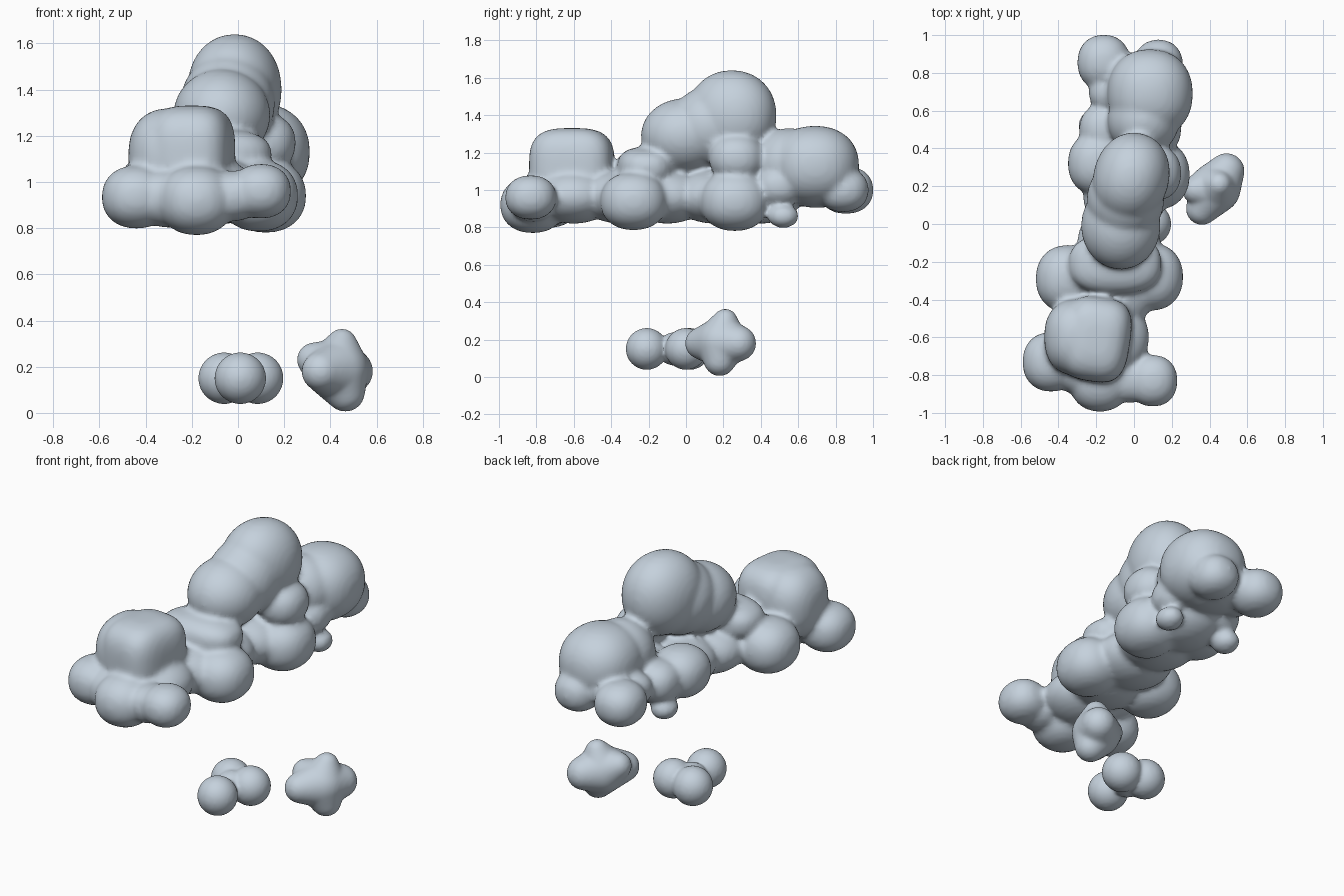
import bpy, bmesh
from mathutils import Matrix, Vector

if "Cube" in bpy.data.objects:
    bpy.data.objects.remove(bpy.data.objects["Cube"])

mat = bpy.data.materials.new("pale blue grey")
mat.diffuse_color = (0.56, 0.64, 0.72, 1)
mat.use_nodes = True
mat.node_tree.nodes["Principled BSDF"].inputs["Base Color"].default_value = mat.diffuse_color


def add_lump(bm, x, y, z, r, deep=1.0, tall=1.0, power=2, turn=0):
    """Rounded lump of half-width r: a sphere, or boxier for a higher power."""
    made = bmesh.ops.create_icosphere(bm, subdivisions=4, radius=1)["verts"]
    rot = Matrix.Rotation(turn, 3, 'Z')
    for v in made:
        p = v.co / sum(abs(c) ** power for c in v.co) ** (1 / power)
        v.co = rot @ Vector((p.x * r, p.y * r * deep, p.z * r * tall)) + Vector((x, y, z))


def fuse(name, bm, voxel, smooth):
    """Merge the overlapping lumps into one soft skin."""
    me = bpy.data.meshes.new(name)
    bm.to_mesh(me)
    bm.free()
    me.materials.append(mat)
    ob = bpy.data.objects.new(name, me)
    bpy.context.collection.objects.link(ob)
    r = ob.modifiers.new("fuse", 'REMESH')
    r.mode = 'VOXEL'
    r.voxel_size = voxel
    r.use_smooth_shade = True
    s = ob.modifiers.new("soften", 'SMOOTH')
    s.factor = 0.5
    s.iterations = smooth


# Cloud core: a row of lumps from front to back
cloud = bmesh.new()
for i in range(5):
    add_lump(cloud, -0.14 + 0.03 * i, -0.6 + 0.25 * i, 0.965, 0.22, 1, 0.66)
add_lump(cloud, 0.03, 0.7, 1.03, 0.21, 1, 0.6)

# Two top towers, leaning into each other
add_lump(cloud, -0.015, 0.245, 1.4, 0.2, 1.2, 1.2, 2.1, -0.25)
add_lump(cloud, -0.07, -0.01, 1.29, 0.21, 1.1, 0.95)
add_lump(cloud, -0.045, 0.13, 1.34, 0.205, 1.05, 1.05)

# Flat-topped front block, rounded on its left
add_lump(cloud, -0.2, -0.61, 1.12, 0.18, 1.25, 1.17, 3.2, -0.15)
add_lump(cloud, -0.29, -0.6, 1.11, 0.185, 1.1, 1.13, 2.4)

# Shelf below the front tower
add_lump(cloud, -0.1, -0.21, 1.12, 0.245, 0.65, 0.45, 2.5)

# Big back lobe and its neck
add_lump(cloud, 0.085, 0.69, 1.13, 0.226, 1.04, 0.94, 2.2)
add_lump(cloud, 0.05, 0.55, 1.14, 0.19)

# Side lobes, all a little longer than tall
for x, y, z, r in [
    (-0.44, -0.73, 0.935, 0.15), (-0.18, -0.82, 0.92, 0.165),
    (-0.3, -0.75, 0.93, 0.14), (0.1, -0.83, 0.96, 0.13),
    (-0.02, -0.82, 0.94, 0.12), (0.09, -0.28, 0.94, 0.17),
    (-0.35, -0.29, 0.97, 0.17), (0.12, 0.26, 0.94, 0.175),
    (-0.19, 0.32, 1.0, 0.16), (-0.16, 0.5, 1.0, 0.13),
    (-0.14, 0.7, 1.02, 0.1), (-0.16, 0.855, 1.0, 0.14),
    (0.13, 0.84, 1.0, 0.13), (0.11, 0.27, 1.17, 0.14),
    (0.13, 0.5, 1.02, 0.12),
]:
    add_lump(cloud, x, y, z, r, 1.05, 0.91, 2.2)

# Nubs hanging on both sides
for x in (-0.22, 0.18):
    add_lump(cloud, x, 0.52, 0.86, 0.075, 1.1, 0.85)
fuse("cloud", cloud, 0.016, 6)

# Three small spheres lying in a clump
puffs = bmesh.new()
for x, y in [(0.01, -0.21), (0.085, 0), (-0.06, 0.02)]:
    add_lump(puffs, x, y, 0.15, 0.112)
add_lump(puffs, 0.0, -0.06, 0.15, 0.09)
fuse("small_puffs", puffs, 0.01, 6)

# Knobbly pebble: three hulls stretched over crossed lumps
pebble = bmesh.new()
core = (0.43, 0.19, 0.185, 0.135)
for knob in [
    (0.45, 0.21, 0.3, 0.065), (0.465, 0.18, 0.09, 0.085),
    (0.49, 0.28, 0.18, 0.095), (0.33, 0.18, 0.23, 0.075),
    (0.36, 0.08, 0.18, 0.085),
]:
    part = bmesh.new()
    add_lump(part, *core)
    add_lump(part, *knob)
    hull = bmesh.ops.convex_hull(part, input=part.verts)
    inner = [g for g in hull["geom_interior"] if isinstance(g, bmesh.types.BMVert)]
    bmesh.ops.delete(part, geom=inner, context='VERTS')
    me = bpy.data.meshes.new("part")
    part.to_mesh(me)
    part.free()
    pebble.from_mesh(me)
    bpy.data.meshes.remove(me)
fuse("pebble", pebble, 0.01, 10)
